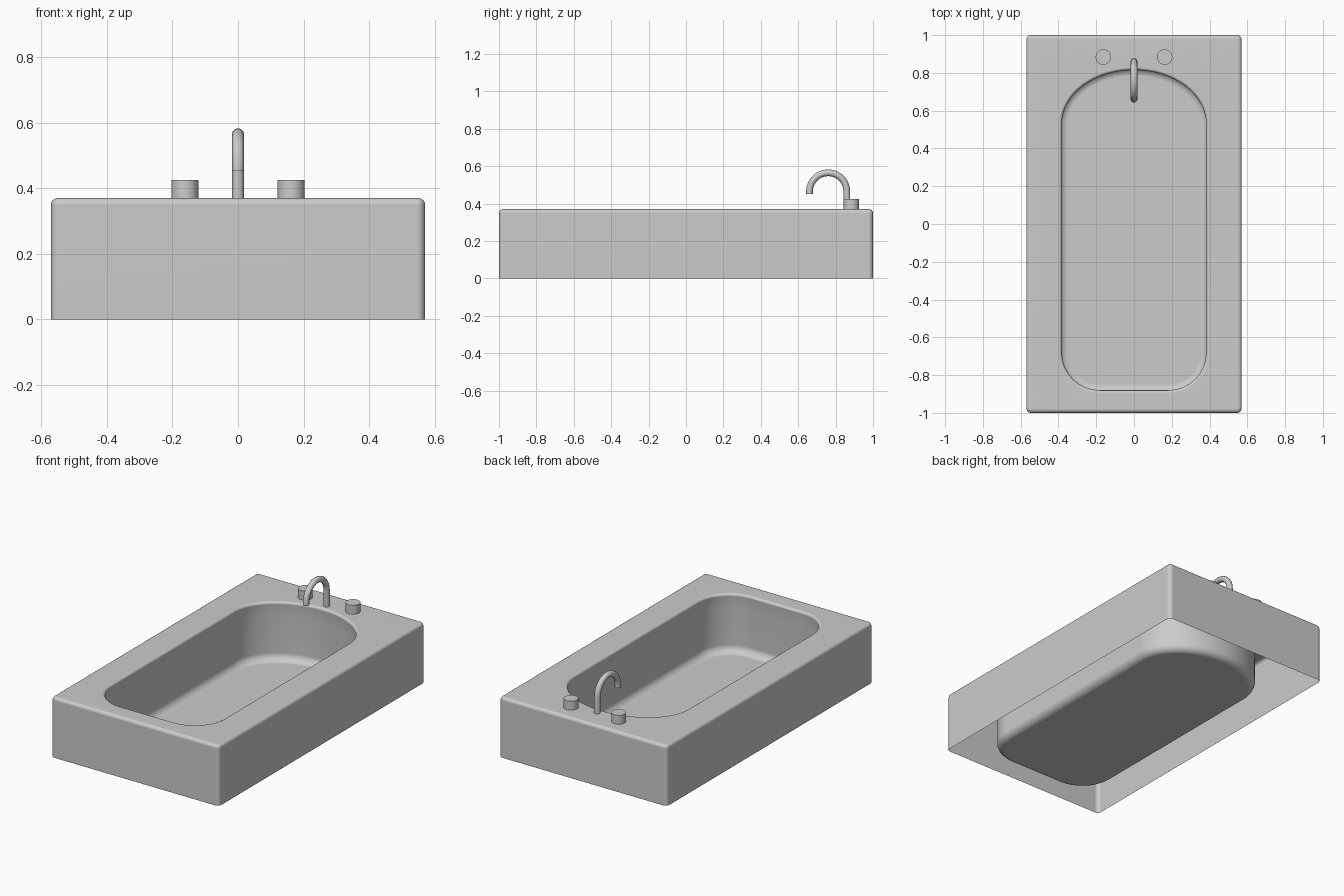
import bpy, bmesh
from math import sin, cos, pi, radians

if "Cube" in bpy.data.objects:
    bpy.data.objects.remove(bpy.data.objects["Cube"])

DECK = 0.37


def arc(cx, cy, rx, ry, a0, a1, n):
    return [(cx + rx * cos(radians(a0 + (a1 - a0) * i / n)),
             cy + ry * sin(radians(a0 + (a1 - a0) * i / n))) for i in range(n + 1)]


def box_outline(d):
    x, y, r = 0.57 - d, 1.0 - d, 0.024 - d
    pts = []
    for sx, sy, a in ((1, -1, -90), (1, 1, 0), (-1, 1, 90), (-1, -1, 180)):
        pts += arc(sx * (x - r), sy * (y - r), r, r, a, a + 90, 4)
    return pts


def basin_outline(d):
    x, y, r = 0.382 - d, 0.88 - d, 0.2 - d
    return (arc(x - r, -y + r, r, r, -90, 0, 8)
            + arc(0, 0.53, x, 0.285 - d, 0, 180, 32)
            + arc(-x + r, -y + r, r, r, 180, 270, 8))


def loft(bm, outline, profile):
    loops = [[bm.verts.new((x, y, z)) for x, y in outline(d)] for d, z in profile]
    for a, b in zip(loops, loops[1:]):
        n = len(a)
        for i in range(n):
            j = (i + 1) % n
            bm.faces.new((a[i], a[j], b[j], b[i]))
    return loops


def smooth(ob, angle=35):
    bpy.ops.object.select_all(action='DESELECT')
    ob.select_set(True)
    bpy.context.view_layer.objects.active = ob
    bpy.ops.object.shade_smooth_by_angle(angle=radians(angle))


# Tub: open-bottomed casing, deck and sunken, slightly bulging basin as one skin
bm = bmesh.new()
casing = loft(bm, box_outline, [(0, 0)] + arc(0.02, DECK - 0.02, 0.02, 0.02, 180, 90, 4))
basin = loft(bm, basin_outline,
             arc(-0.015, DECK - 0.015, 0.015, 0.015, 90, 0, 4)
             + [(-0.01, 0.28)]
             + arc(0.032, 0.05, 0.045, 0.045, 180, 270, 6))
floor = bm.faces.new(basin[-1])
edges = []
for loop in (casing[-1], basin[0]):
    for a, b in zip(loop, loop[1:] + loop[:1]):
        edges.append(bm.edges.get((a, b)))
bmesh.ops.triangle_fill(bm, edges=edges, use_beauty=True)
bmesh.ops.recalc_face_normals(bm, faces=bm.faces[:])
floor.normal_update()
if floor.normal.z < 0:
    bmesh.ops.reverse_faces(bm, faces=bm.faces[:])
me = bpy.data.meshes.new("bathtub")
bm.to_mesh(me)
bm.free()
tub = bpy.data.objects.new("bathtub", me)
bpy.context.collection.objects.link(tub)
smooth(tub)
wn = tub.modifiers.new("weighted", 'WEIGHTED_NORMAL')
wn.keep_sharp = True

# Tap knobs
for side, name in ((-1, "left_knob"), (1, "right_knob")):
    bpy.ops.mesh.primitive_cylinder_add(vertices=32, radius=0.041, depth=0.057,
                                        location=(side * 0.162, 0.884, DECK + 0.0265))
    bpy.context.object.name = name
    smooth(bpy.context.object)

# Curved spout swept along a hook path
path = [(0.86, DECK)] + arc(0.76, 0.465, 0.1, 0.1, 0, 180, 14) + [(0.66, 0.452)]
cu = bpy.data.curves.new("spout", 'CURVE')
cu.dimensions = '3D'
cu.bevel_depth = 0.018
cu.bevel_resolution = 4
cu.use_fill_caps = True
sp = cu.splines.new('POLY')
sp.points.add(len(path) - 1)
for p, (y, z) in zip(sp.points, path):
    p.co = (0, y, z, 1)
spout = bpy.data.objects.new("spout", cu)
bpy.context.collection.objects.link(spout)
bpy.ops.object.select_all(action='DESELECT')
spout.select_set(True)
bpy.context.view_layer.objects.active = spout
bpy.ops.object.convert(target='MESH')
smooth(bpy.context.object, 40)
